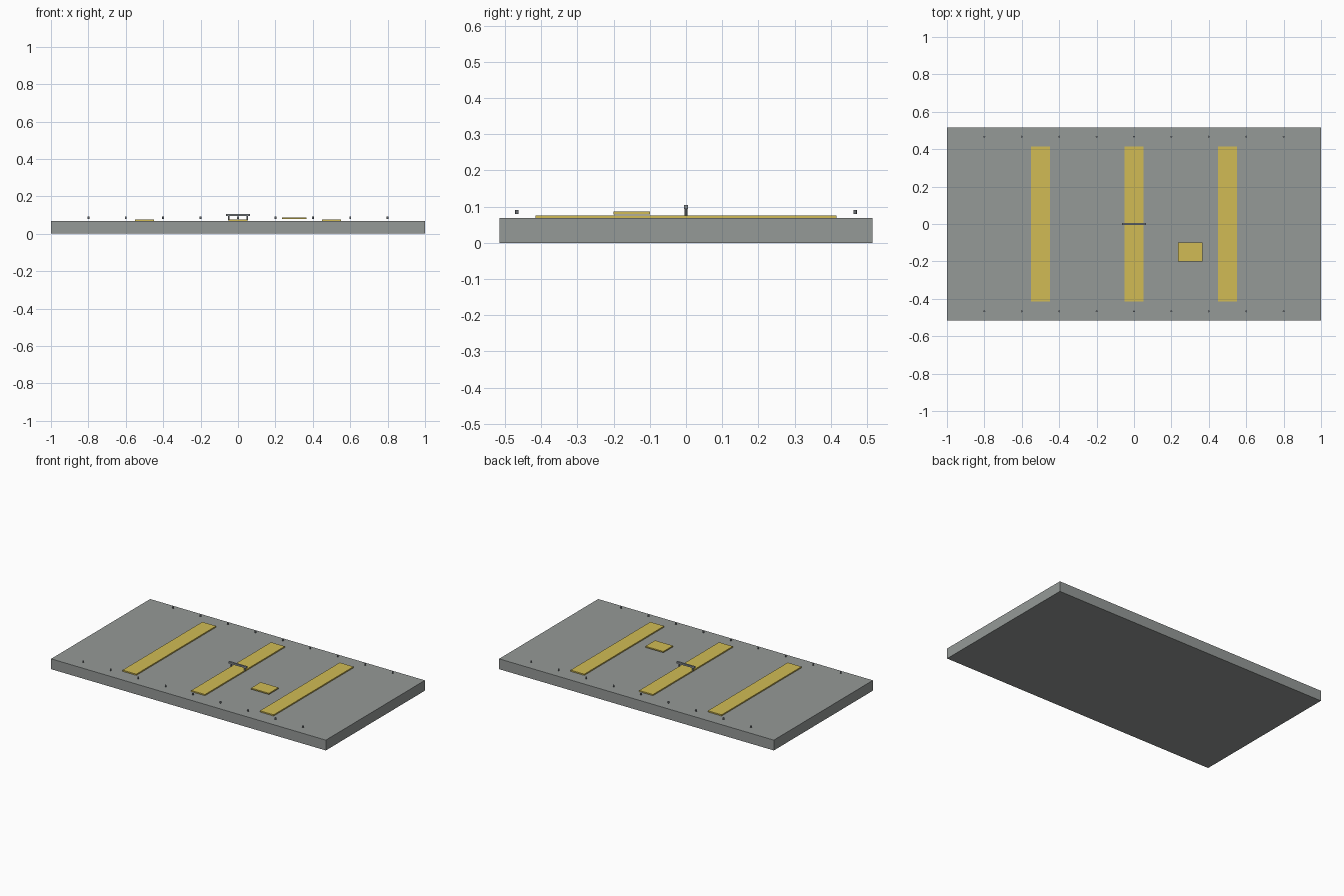
import bpy

if "Cube" in bpy.data.objects:
    bpy.data.objects.remove(bpy.data.objects["Cube"], do_unlink=True)


def make_material(name, rgb):
    mat = bpy.data.materials.new(name)
    mat.use_nodes = True
    mat.diffuse_color = (*rgb, 1)
    mat.node_tree.nodes["Principled BSDF"].inputs["Base Color"].default_value = (*rgb, 1)
    return mat


concrete = make_material("concrete grey", (0.30, 0.32, 0.31))
yellow = make_material("safety yellow", (0.64, 0.50, 0.09))
steel = make_material("steel grey", (0.25, 0.27, 0.29))


def finish(name, mat):
    obj = bpy.context.object
    obj.name = name
    obj.data.materials.append(mat)
    return obj


def box(name, centre, size, bottom, mat):
    """Box standing on the height 'bottom'."""
    x, y = centre
    bpy.ops.mesh.primitive_cube_add(size=1, location=(x, y, bottom + size[2] / 2))
    obj = finish(name, mat)
    obj.scale = size
    bpy.ops.object.transform_apply(location=False, rotation=False, scale=True)
    return obj


def rod(name, centre, radius, bottom, height, mat):
    x, y = centre
    bpy.ops.mesh.primitive_cylinder_add(vertices=12, radius=radius, depth=height,
                                        location=(x, y, bottom + height / 2))
    obj = finish(name, mat)
    bpy.ops.object.shade_smooth_by_angle()
    return obj


# Main slab
TOP = 0.068
box("slab", (0, 0), (2, 1.03, TOP), 0, concrete)

# Raised strips across the slab
for label, x in (("right", -0.5), ("middle", 0), ("left", 0.5)):
    box(f"{label}_strip", (x, 0), (0.1, 0.83, 0.008), TOP, yellow)

# Small plate, raised just above the slab
box("small_plate", (0.3, -0.15), (0.13, 0.1, 0.008), 0.078, yellow)

# Handle: two posts and a crossbar
for label, x in (("right", -0.05), ("left", 0.05)):
    rod(f"{label}_handle_post", (x, 0), 0.004, 0.074, 0.022, steel)
box("handle_bar", (0, 0), (0.13, 0.012, 0.011), 0.094, steel)

# Rows of bolts along the front and back edges
for side, y in (("front", -0.467), ("back", 0.467)):
    for i in range(9):
        rod(f"{side}_bolt_{i + 1}", (-0.8 + i * 0.2, y), 0.005, 0.08, 0.011, steel)
